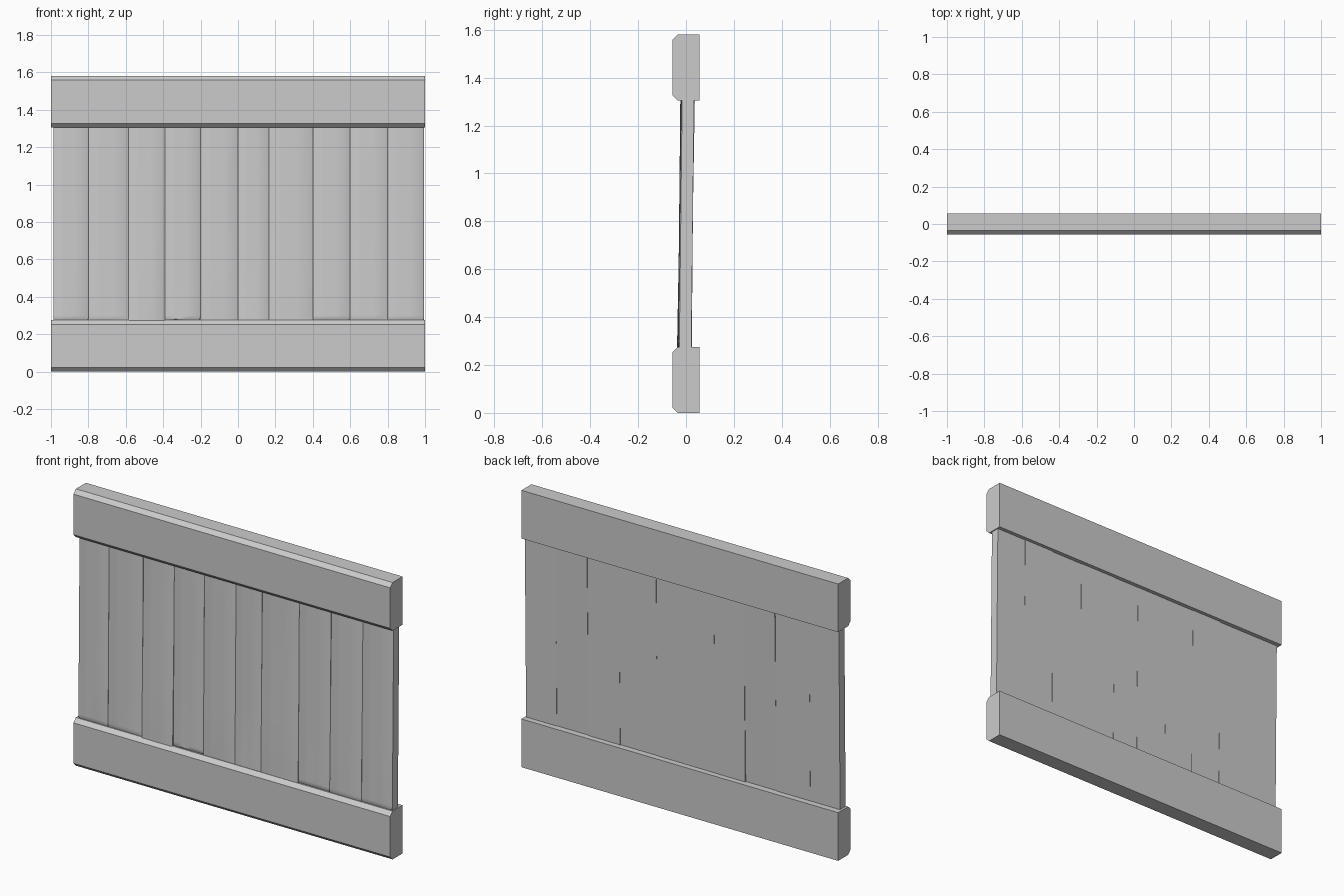
import bpy, bmesh, math, random
from mathutils import Vector

if "Cube" in bpy.data.objects:
    bpy.data.objects.remove(bpy.data.objects["Cube"], do_unlink=True)
random.seed(4)

grey = bpy.data.materials.new("plain_grey")
grey.use_nodes = True
COLOR = (0.6, 0.6, 0.6, 1)
grey.diffuse_color = COLOR
grey.node_tree.nodes["Principled BSDF"].inputs["Base Color"].default_value = COLOR

DEPTH, RAIL_H, TOP, CUT = 0.056, 0.275, 1.58, 0.022


def loft(name, rings, smooth=False):
    """Join equal closed rings of points into a capped solid."""
    bm = bmesh.new()
    loops = [[bm.verts.new(p) for p in ring] for ring in rings]
    n = len(loops[0])
    for a, b in zip(loops, loops[1:]):
        for i in range(n):
            j = (i + 1) % n
            bm.faces.new((a[i], a[j], b[j], b[i]))
    bm.faces.new(loops[0])
    bm.faces.new(loops[-1])
    bmesh.ops.recalc_face_normals(bm, faces=bm.faces)
    mesh = bpy.data.meshes.new(name)
    bm.to_mesh(mesh)
    bm.free()
    mesh.materials.append(grey)
    obj = bpy.data.objects.new(name, mesh)
    bpy.context.collection.objects.link(obj)
    if smooth:
        bpy.ops.object.select_all(action="DESELECT")
        obj.select_set(True)
        bpy.context.view_layer.objects.active = obj
        bpy.ops.object.shade_smooth_by_angle(angle=math.radians(40))
    return obj


def rail(name, z):
    """Beam with both front edges chamfered."""
    profile = [(DEPTH, z), (DEPTH, z + RAIL_H), (-DEPTH + CUT, z + RAIL_H),
               (-DEPTH, z + RAIL_H - CUT), (-DEPTH, z + CUT), (-DEPTH + CUT, z)]
    loft(name, [[Vector((x, y, h)) for y, h in profile] for x in (-1, 1)])


rail("bottom_rail", 0)
rail("top_rail", TOP - RAIL_H)

# Leaning planks: bottom shift, top shift, depth of the worn foot
edges = [-0.987, -0.8, -0.585, -0.39, -0.2, 0, 0.165, 0.4, 0.6, 0.8, 0.994]
leans = [(-0.007, 0.004, 0.02), (-0.006, 0.004, 0.015), (-0.01, 0.009, 0),
         (-0.003, 0.006, 0.025), (-0.004, 0.007, 0), (-0.005, 0.006, 0),
         (-0.007, 0.008, 0), (-0.004, 0.005, 0.025), (-0.008, 0.01, 0.015),
         (-0.005, 0.007, 0.018)]
levels = [0.25, 0.282, 0.3, 0.6, 0.95, 1.2, 1.32]
HALF, SOFT = 0.027, 0.004

for k, (x0, x1, (low, high, wear)) in enumerate(zip(edges, edges[1:], leans)):
    left, right = x0, x1
    rings = []
    for row, z in enumerate(levels):
        t = (z - levels[0]) / (levels[-1] - levels[0])
        mid = low + (high - low) * t
        ring = []
        # Front skin, softly rounded at its long edges
        for i, u in enumerate((0, 0.03, 0.3, 0.6, 0.97, 1)):
            y = mid - HALF + (SOFT if u in (0, 1) else 0)
            if 0 < u < 1:
                y += random.uniform(-0.001, 0.001)
            if row == 0 and i < 5:
                y += wear
            ring.append(Vector((left + (right - left) * u, y, z)))
        ring += [Vector((right, mid + HALF, z)), Vector((left, mid + HALF, z))]
        rings.append(ring)
    loft(f"plank_{k + 1}", rings, smooth=True)
